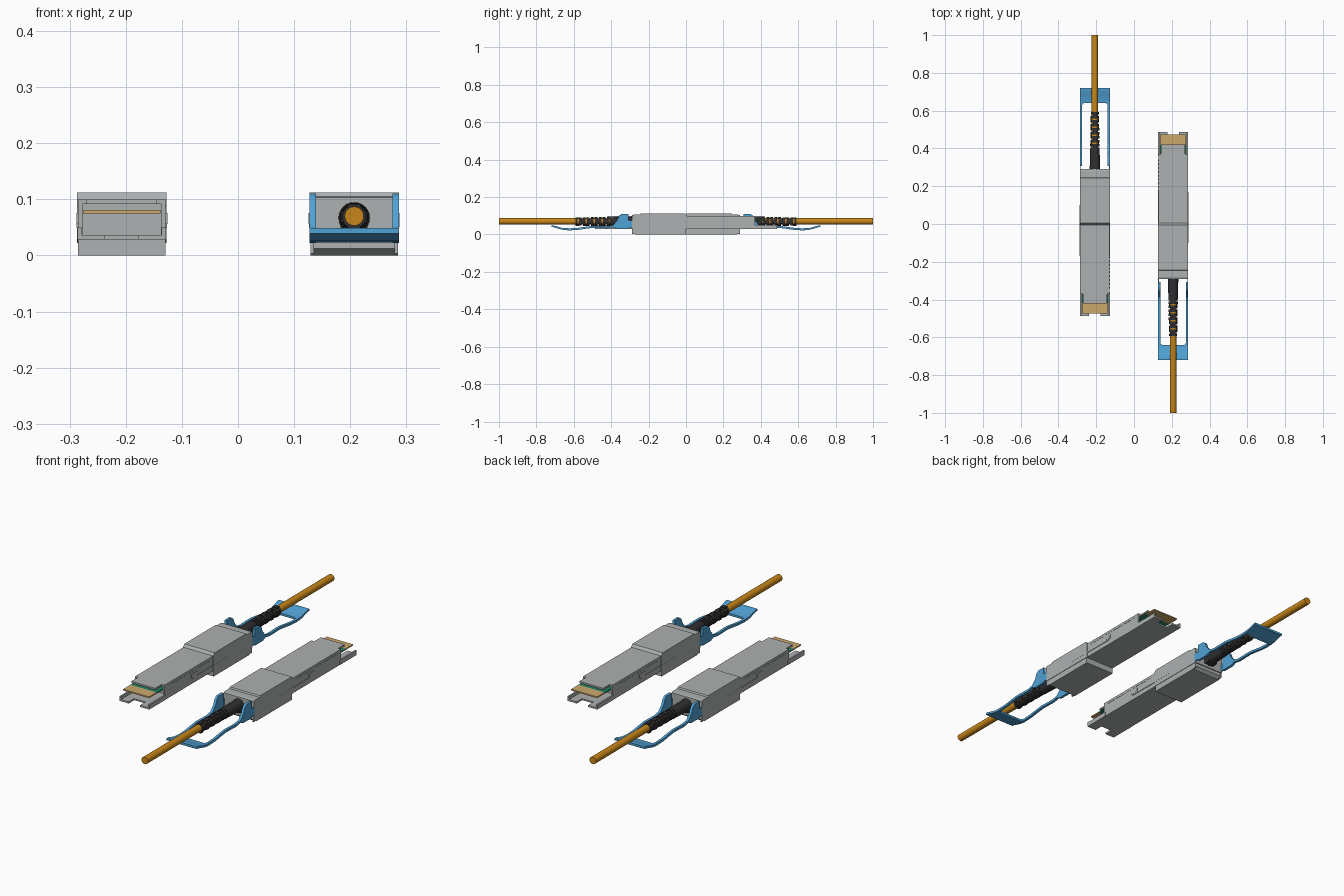
import bpy, bmesh, math
from mathutils import Vector, Matrix

if "Cube" in bpy.data.objects:
    bpy.data.objects.remove(bpy.data.objects["Cube"], do_unlink=True)


def material(name, rgb):
    m = bpy.data.materials.new(name)
    m.use_nodes = True
    m.diffuse_color = (*rgb, 1)
    node = next(n for n in m.node_tree.nodes if n.type == 'BSDF_PRINCIPLED')
    node.inputs["Base Color"].default_value = (*rgb, 1)
    return m


GREY = material("metal grey", (0.42, 0.44, 0.44))
BLUE = material("latch blue", (0.08, 0.36, 0.66))
ORANGE = material("cable orange", (0.58, 0.24, 0.01))
BLACK = material("boot black", (0.03, 0.03, 0.033))
GOLD = material("contact gold", (0.6, 0.4, 0.15))
GREEN = material("board green", (0.02, 0.24, 0.13))
parts = []


def finish(name, bm, mat, smooth=False):
    bmesh.ops.recalc_face_normals(bm, faces=bm.faces[:])
    mesh = bpy.data.meshes.new(name)
    bm.to_mesh(mesh)
    bm.free()
    mesh.materials.append(mat)
    ob = bpy.data.objects.new(name, mesh)
    bpy.context.collection.objects.link(ob)
    if smooth:
        bpy.ops.object.select_all(action='DESELECT')
        ob.select_set(True)
        bpy.context.view_layer.objects.active = ob
        bpy.ops.object.shade_smooth_by_angle(angle=math.radians(40))
    parts.append(ob)
    return ob


def add_box(bm, x, y, z):
    """Box from (low, high) ranges on each axis."""
    lo, hi = Vector((x[0], y[0], z[0])), Vector((x[1], y[1], z[1]))
    mat = Matrix.Translation((lo + hi) / 2) @ Matrix.Diagonal((*(hi - lo), 1))
    bmesh.ops.create_cube(bm, size=1, matrix=mat)


def box(name, mat, x, y, z, both=False):
    bm = bmesh.new()
    add_box(bm, x, y, z)
    if both:
        add_box(bm, (-x[1], -x[0]), y, z)
    return finish(name, bm, mat)


def add_prism(bm, pts, x0, x1):
    """Extrude a side profile of (y, z) points from x0 to x1."""
    a = [bm.verts.new((x0, y, z)) for y, z in pts]
    b = [bm.verts.new((x1, y, z)) for y, z in pts]
    bm.faces.new(a)
    bm.faces.new(b[::-1])
    for i in range(len(a)):
        j = (i + 1) % len(a)
        bm.faces.new((a[i], b[i], b[j], a[j]))


def add_rod(bm, y0, y1, r0, r1, z, sides=24):
    mat = Matrix.Translation((0, (y0 + y1) / 2, z)) @ Matrix.Rotation(math.pi / 2, 4, 'X')
    bmesh.ops.create_cone(bm, cap_ends=True, segments=sides, radius1=r1, radius2=r0,
                          depth=y1 - y0, matrix=mat)


W = 0.08      # half width of a module
AXIS = 0.07   # height of the cable

# Raised head with a sloped lip at the cable end
bm = bmesh.new()
add_prism(bm, [(-0.29, 0.028), (-0.29, 0.103), (-0.28, 0.106), (-0.247, 0.106), (-0.243, 0.112),
               (-0.005, 0.112), (0.005, 0.1), (0.005, 0.028)], -W, W)
finish("head", bm, GREY)

# Lower block under the head
bm = bmesh.new()
add_prism(bm, [(-0.285, 0.03), (-0.285, 0.012), (-0.27, 0.0), (0.0, 0.0), (0.0, 0.03)],
          -W + 0.002, W - 0.002)
finish("lower_block", bm, GREY)
box("lower_rim", GREY, (W - 0.008, W - 0.002), (-0.289, -0.27), (0.003, 0.028), True)
bm = bmesh.new()
for sx in (-1, 1):
    for y in (-0.22, -0.05):
        bmesh.ops.create_cone(bm, cap_ends=True, segments=16, radius1=0.007, radius2=0.007,
                              depth=0.004, matrix=Matrix.Translation((sx * 0.06, y, 0.002)))
finish("bottom_screws", bm, GREY, True)

# Narrow plug body, open at the contact end
box("body_core", GREY, (-W + 0.004, W - 0.004), (0.0, 0.33), (0.03, 0.098))
box("body_floor", GREY, (-W + 0.002, W - 0.002), (0.0, 0.445), (0.028, 0.036))
box("body_walls", GREY, (W - 0.01, W - 0.002), (0.0, 0.37), (0.03, 0.098), True)
box("body_lid", GREY, (-W + 0.002, W - 0.002), (0.0, 0.37), (0.092, 0.1))
box("lid_tongue", GREY, (-W + 0.017, W - 0.017), (0.36, 0.42), (0.092, 0.1))

# Tray with a notch below the contacts
box("tray_walls", GREY, (W - 0.009, W - 0.001), (0.36, 0.487), (0.028, 0.05), True)
box("tray_prongs", GREY, (W - 0.05, W - 0.002), (0.43, 0.487), (0.028, 0.036), True)

# Circuit board with gold contacts
box("circuit_board", GREEN, (-W + 0.011, W - 0.011), (0.32, 0.418), (0.075, 0.081))
box("contact_edge", GOLD, (-W + 0.011, W - 0.011), (0.418, 0.474), (0.075, 0.081))

# Side details: slide rail, catches and spring fingers
box("side_rails", GREY, (W - 0.004, W + 0.0005), (-0.1, 0.16), (0.05, 0.056), True)
box("side_catches", GREY, (W - 0.004, W + 0.001), (0.13, 0.17), (0.056, 0.076), True)
bm = bmesh.new()
for sx in (-1, 1):
    for i in range(16):
        y = 0.03 + i * 0.02
        c = sx * (W - 0.0015)
        add_box(bm, (c - 0.001, c + 0.001), (y, y + 0.012), (0.086, 0.089))
finish("spring_fingers", bm, GREY)

# Cable
bm = bmesh.new()
add_rod(bm, -1.0, -0.28, 0.017, 0.017, AXIS)
finish("cable", bm, ORANGE, True)

# Strain relief: solid sleeve, then ribs joined by alternating bridges
bm = bmesh.new()
add_rod(bm, -0.405, -0.285, 0.0245, 0.028, AXIS - 0.003)
ribs, pitch = 9, 0.0212
for i in range(ribs):
    y = -0.592 + i * pitch
    r = 0.0215 + 0.0004 * i
    add_rod(bm, y, y + 0.013, r, r, AXIS - 0.001)
    for s in (-1, 1):
        across = (s * 0.02 - 0.003, s * 0.02 + 0.003)
        if i % 2:
            add_box(bm, across, (y, y + pitch), (AXIS - 0.011, AXIS + 0.009))
        else:
            add_box(bm, (-0.011, 0.011), (y, y + pitch),
                    (AXIS + across[0] - 0.001, AXIS + across[1] - 0.001))
finish("strain_relief", bm, BLACK, True)
box("boot_foot", BLACK, (-0.024, 0.024), (-0.32, -0.285), (0.042, 0.065))

# Pull latch: side tabs, wavy arms and a grip bar
wave = [(-0.36, 0.062), (-0.39, 0.05), (-0.42, 0.044), (-0.46, 0.045), (-0.5, 0.046),
        (-0.54, 0.041), (-0.58, 0.035), (-0.62, 0.033), (-0.65, 0.034)]
arm = wave + [(y, z - 0.011) for y, z in reversed(wave)]
tab = [(-0.308, 0.03), (-0.308, 0.11), (-0.345, 0.11), (-0.358, 0.1), (-0.368, 0.075),
       (-0.39, 0.05), (-0.39, 0.039), (-0.37, 0.03)]
bm = bmesh.new()
for s in (-1, 1):
    inner, outer = s * (W - 0.012), s * W
    add_prism(bm, tab, inner, outer)
    add_prism(bm, arm, inner, outer)
    add_box(bm, sorted((s * (W - 0.005), outer)), (-0.31, -0.285), (0.035, 0.075))
finish("latch_arms", bm, BLUE, True)

grip = [(-0.64, 0.033), (-0.665, 0.036), (-0.69, 0.043), (-0.71, 0.049), (-0.72, 0.049)]
bm = bmesh.new()
add_prism(bm, grip + [(y, z - 0.01) for y, z in reversed(grip)], -W, W)
finish("latch_grip", bm, BLUE, True)

# Rounded inner corners between arms and grip
bm = bmesh.new()
for s in (-1, 1):
    ring = [(s * (W - 0.011), -0.641)]
    for k in range(6):
        a = k * math.pi / 10
        ring.append((s * (W - 0.027 + 0.015 * math.sin(a)), -0.626 - 0.015 * math.cos(a)))
    face = bm.faces.new([bm.verts.new((x, y, 0.024)) for x, y in ring])
    out = bmesh.ops.extrude_face_region(bm, geom=[face])["geom"]
    bmesh.ops.translate(bm, vec=(0, 0, 0.009),
                        verts=[v for v in out if isinstance(v, bmesh.types.BMVert)])
finish("latch_fillets", bm, BLUE)

# Second module, turned half way round
OFFSET = 0.207
for ob in parts[:]:
    twin = ob.copy()
    twin.name = "second_" + ob.name
    bpy.context.collection.objects.link(twin)
    ob.location.x = OFFSET
    twin.location.x = -OFFSET
    twin.rotation_euler.z = math.pi
